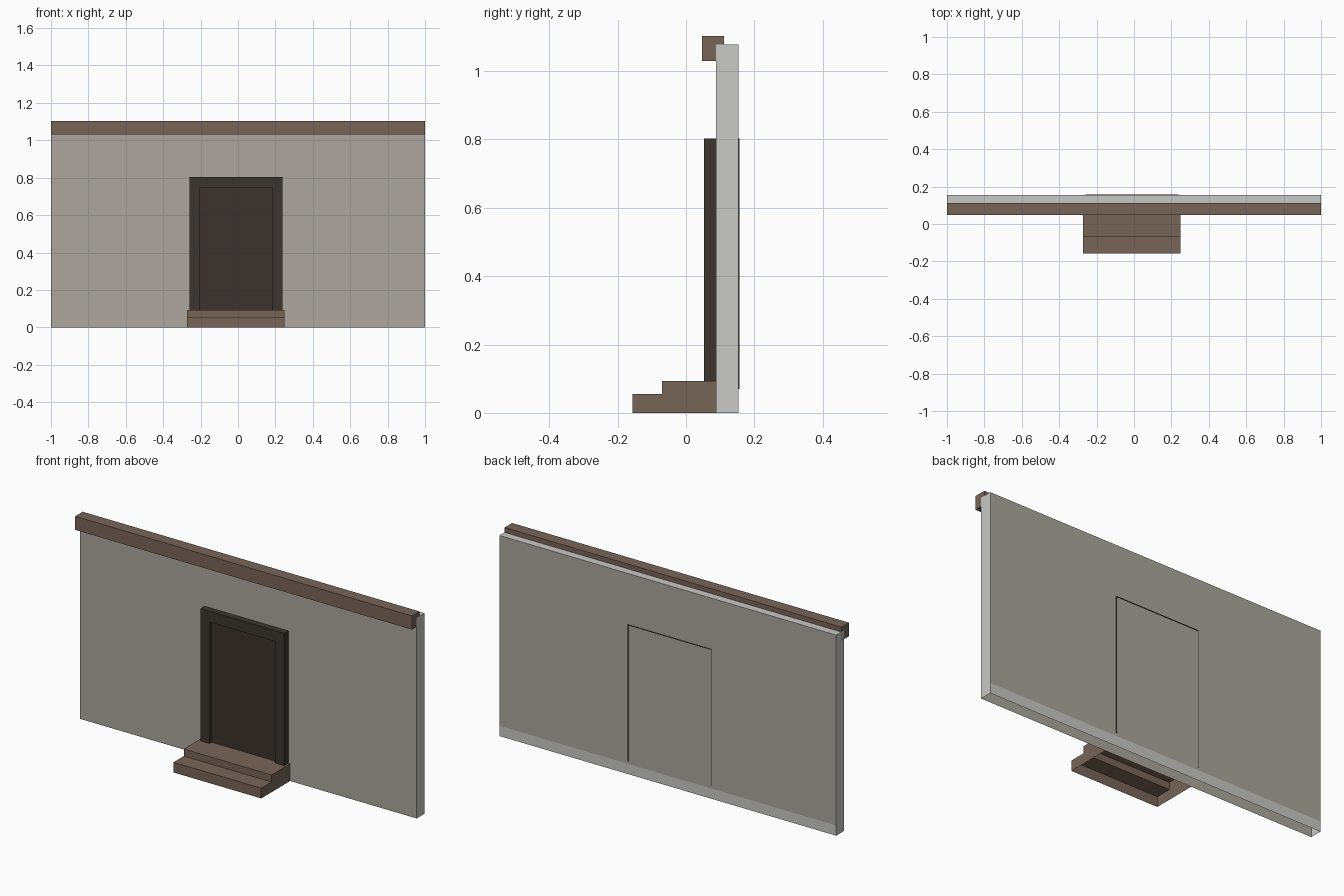
import bpy, bmesh

if "Cube" in bpy.data.objects:
    bpy.data.objects.remove(bpy.data.objects["Cube"])

def lin(c):
    c /= 255
    return c / 12.92 if c <= 0.04045 else ((c + 0.055) / 1.055) ** 2.4

def material(name, *rgb):
    m = bpy.data.materials.new(name)
    m.diffuse_color = [lin(c) for c in rgb] + [1]
    m.use_nodes = True
    m.node_tree.nodes["Principled BSDF"].inputs["Base Color"].default_value = m.diffuse_color
    return m

brown = material("brown_wood", 119, 101, 89)
plaster = material("warm_grey_plaster", 172, 167, 159)
pale = material("pale_grey_edge", 200, 200, 198)
frame_dark = material("dark_frame", 59, 53, 46)
door_dark = material("dark_door", 60, 50, 45)

def finish(name, bm, *mats):
    me = bpy.data.meshes.new(name)
    bm.normal_update()
    bm.to_mesh(me)
    bm.free()
    for m in mats:
        me.materials.append(m)
    ob = bpy.data.objects.new(name, me)
    bpy.context.collection.objects.link(ob)
    return ob

def box_bm(x0, x1, y0, y1, z0, z1):
    bm = bmesh.new()
    bmesh.ops.create_cube(bm, size=1)
    for v in bm.verts:
        v.co = (x1 if v.co.x > 0 else x0, y1 if v.co.y > 0 else y0, z1 if v.co.z > 0 else z0)
    bm.normal_update()
    return bm

def extrude_profile(bm, pts, axis_fn, a, b):
    """Solid prism: profile points swept from a to b."""
    face = bm.faces.new([bm.verts.new(axis_fn(p, a)) for p in pts])
    res = bmesh.ops.extrude_face_region(bm, geom=[face], use_keep_orig=True)
    new = [g for g in res["geom"] if isinstance(g, bmesh.types.BMVert)]
    off = axis_fn((0, 0), b - a)
    bmesh.ops.translate(bm, vec=off, verts=new)
    bmesh.ops.recalc_face_normals(bm, faces=bm.faces)
    bm.normal_update()

def drop_faces(bm, test):
    bmesh.ops.delete(bm, geom=[f for f in bm.faces if test(f)], context='FACES_ONLY')

# Wall: plaster front and back, pale ends, top and back skirting, open underneath
bm = box_bm(-1, 1, 0.088, 0.154, 0, 1.077)
bmesh.ops.bisect_plane(bm, geom=bm.verts[:] + bm.edges[:] + bm.faces[:],
                       plane_co=(0, 0, 0.055), plane_no=(0, 0, 1))
bm.normal_update()
drop_faces(bm, lambda f: f.normal.z < -0.5)
for f in bm.faces:
    skirting = f.normal.y > 0.5 and f.calc_center_median().z < 0.055
    f.material_index = 0 if abs(f.normal.y) > 0.5 and not skirting else 1
finish("wall", bm, plaster, pale)

# Beam along the top of the wall
finish("top_beam", box_bm(-1, 1, 0.047, 0.111, 1.03, 1.103), brown)

# Two steps, open underneath and against the wall
bm = bmesh.new()
steps = [(-0.157, 0), (-0.157, 0.055), (-0.07, 0.055), (-0.07, 0.093), (0.088, 0.093), (0.088, 0)]
extrude_profile(bm, steps, lambda p, x: (x, p[0], p[1]), -0.273, 0.248)
drop_faces(bm, lambda f: f.normal.z < -0.5 or f.normal.y > 0.5)
finish("steps", bm, brown)

# Door frame
X0, X1, IX0, IX1, Z0 = -0.26, 0.237, -0.207, 0.184, 0.07
bm = bmesh.new()
arch = [(X0, Z0), (X0, 0.803), (X1, 0.803), (X1, Z0),
        (IX1, Z0), (IX1, 0.745), (IX0, 0.745), (IX0, Z0)]
extrude_profile(bm, arch, lambda p, y: (p[0], y, p[1]), 0.053, 0.089)
finish("door_frame", bm, frame_dark)

# Thin frame lining that runs through the wall and just shows at the back
bm = bmesh.new()
t = 0.003
lining = [(X0, Z0), (X0, 0.803), (X1, 0.803), (X1, Z0),
          (X1 - t, Z0), (X1 - t, 0.803 - t), (X0 + t, 0.803 - t), (X0 + t, Z0)]
extrude_profile(bm, lining, lambda p, y: (p[0], y, p[1]), 0.089, 0.157)
finish("frame_lining", bm, frame_dark)

# Door panel, set back in the frame
finish("door_panel", box_bm(IX0, IX1, 0.071, 0.08, Z0, 0.745), door_dark)
